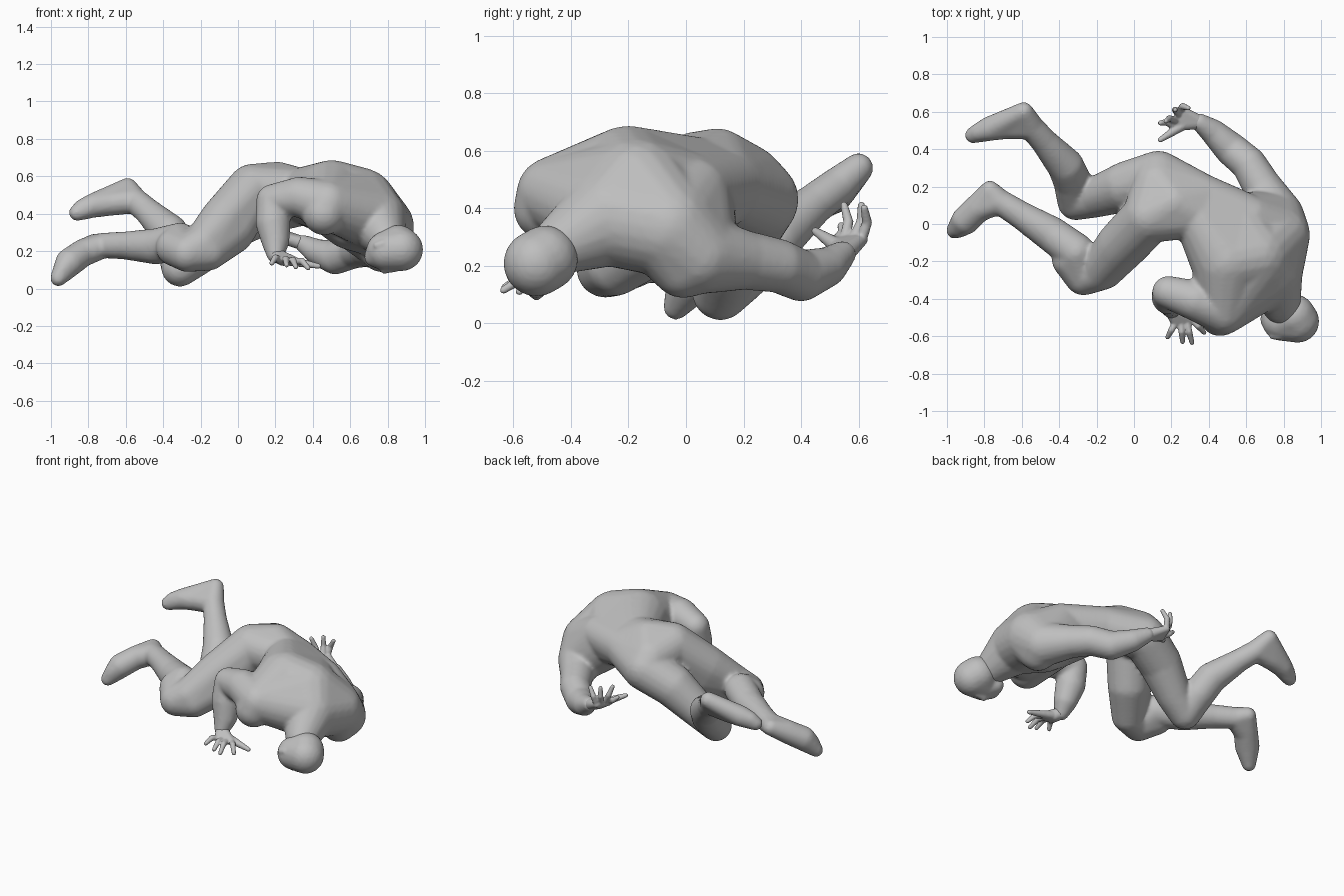
import bpy
import bmesh
from mathutils import Matrix, Vector

if "Cube" in bpy.data.objects:
    bpy.data.objects.remove(bpy.data.objects["Cube"], do_unlink=True)

clay = bpy.data.materials.new("clay grey")
clay.use_nodes = True
clay.diffuse_color = (.52, .52, .52, 1)
clay.node_tree.nodes["Principled BSDF"].inputs["Base Color"].default_value = clay.diffuse_color


def hull(bm, *balls):
    """Skin stretched over a group of balls, each given as x, y, z, radius."""
    part = bmesh.new()
    for x, y, z, radius in balls:
        bmesh.ops.create_icosphere(part, subdivisions=3, radius=radius,
                                   matrix=Matrix.Translation((x, y, z)))
    result = bmesh.ops.convex_hull(part, input=part.verts)
    inside = [v for v in result["geom_interior"] if isinstance(v, bmesh.types.BMVert)]
    bmesh.ops.delete(part, geom=inside, context="VERTS")
    mesh = bpy.data.meshes.new("temporary hull")
    part.to_mesh(mesh)
    part.free()
    bm.from_mesh(mesh)
    bpy.data.meshes.remove(mesh)


def chain(bm, *balls):
    """Tapered limb passing through the balls in order."""
    for first, second in zip(balls, balls[1:]):
        hull(bm, first, second)


def finish(bm, name, voxel, rounds):
    """Fuse the hulls into one softly modelled skin."""
    mesh = bpy.data.meshes.new(name)
    bm.to_mesh(mesh)
    bm.free()
    mesh.materials.append(clay)
    obj = bpy.data.objects.new(name, mesh)
    bpy.context.collection.objects.link(obj)
    fuse = obj.modifiers.new("fuse", "REMESH")
    fuse.mode = "VOXEL"
    fuse.voxel_size = voxel
    fuse.use_smooth_shade = True
    soften = obj.modifiers.new("soften", "SMOOTH")
    soften.factor = .5
    soften.iterations = rounds


# Torso landmarks
right_hip = (.08, .04, .525, .142)
left_hip = (.13, .25, .43, .142)
left_buttock = (.13, .2, .48, .145)
sacrum = (.21, .11, .555, .123)
waist_right = (.33, .05, .52, .125)
waist_left = (.36, .14, .47, .13)
rib_right = (.5, -.2, .49, .197)
rib_left = (.55, 0, .43, .17)
upper_back = (.65, -.17, .45, .197)
shoulder_blade = (.62, .03, .45, .125)
chest = (.6, -.15, .36, .152)
collar_right = (.73, -.26, .37, .172)
collar_left = (.77, -.06, .33, .172)
right_shoulder = (.48, -.46, .45, .13)
right_deltoid = (.46, -.485, .4, .115)
left_shoulder = (.77, .04, .24, .14)
armpit = (.77, -.01, .2, .113)

body = bmesh.new()
hull(body, right_hip, sacrum, waist_right)
hull(body, left_hip, left_buttock, sacrum, waist_left)
hull(body, right_hip, sacrum, left_buttock)
hull(body, sacrum, waist_right, waist_left)
hull(body, waist_right, waist_left, rib_right, rib_left)
hull(body, waist_left, rib_left, shoulder_blade)
hull(body, rib_right, rib_left, upper_back, chest)
hull(body, upper_back, chest, collar_right, collar_left)
hull(body, rib_left, shoulder_blade, collar_left, left_shoulder)
hull(body, collar_left, left_shoulder, armpit)
hull(body, rib_right, right_shoulder, right_deltoid)
hull(body, upper_back, right_shoulder, collar_right)
# Neck root
hull(body, collar_right, (.79, -.44, .27, .1))

# Thighs
right_knee = (-.27, -.28, .19, .102)
left_knee = (-.31, .12, .11, .1)
right_thigh = [(-.07, -.11, .37, .13), (-.04, -.1, .31, .13)]
right_low_thigh = [(-.19, -.25, .235, .107), (-.16, -.245, .2, .105)]
hull(body, right_hip, *right_thigh)
hull(body, *right_thigh, *right_low_thigh)
hull(body, *right_low_thigh, right_knee)
chain(body, left_hip, (-.04, .2, .34, .135), (-.2, .145, .19, .11), left_knee)

# Calves
right_ankle = (-.72, .12, .23, .068)
left_ankle = (-.55, .52, .47, .068)
right_calf = (-.31, -.15, .25, .102)
hull(body, right_knee, right_calf, (-.34, -.19, .22, .1))
chain(body, right_calf, (-.44, -.055, .225, .096), (-.6, .045, .23, .075), right_ankle)
chain(body, left_knee, (-.33, .23, .21, .102), (-.365, .31, .3, .098),
      (-.48, .44, .41, .072), left_ankle)

# Feet
right_instep = (-.83, .085, .19, .074)
right_heel = (-.77, .18, .24, .052)
right_ball = (-.9, .02, .14, .077)
left_instep = (-.68, .52, .455, .066)
left_heel = (-.59, .6, .54, .052)
left_ball = (-.77, .51, .445, .066)
hull(body, right_ankle, right_heel, right_instep)
hull(body, right_heel, right_instep, right_ball)
hull(body, right_ball, (-.96, -.035, .055, .044), (-.93, -.02, .11, .052))
hull(body, left_ankle, left_heel, left_instep)
hull(body, left_heel, left_instep, left_ball)
hull(body, left_ball, (-.86, .475, .405, .044), (-.83, .49, .43, .05))

# Arms
right_elbow = (.185, -.365, .47, .088)
left_elbow = (.615, .32, .2, .094)
right_wrist = (.2, -.46, .18, .046)
left_wrist = (.35, .545, .24, .047)
chain(body, right_shoulder, (.33, -.41, .49, .108), right_elbow,
      (.187, -.39, .355, .094), (.2, -.42, .255, .075), right_wrist)
chain(body, left_shoulder, (.685, .2, .22, .104), left_elbow,
      (.52, .4, .165, .09), (.425, .49, .195, .07), left_wrist)
finish(body, "body", .012, 5)

# Head with jaw, nose and ears
head = bmesh.new()
crown = (.875, -.52, .208, .115)
face = (.79, -.52, .2, .105)
hull(head, crown, face, (.855, -.49, .225, .115))
hull(head, face, (.73, -.51, .17, .055), (.74, -.46, .18, .055))
hull(head, (.84, -.52, .105, .018), (.78, -.52, .1, .022))
for x, y, z in [(.78, -.41, .2), (.74, -.6, .23)]:
    hull(head, (x, y, z, .018), (x + .035, y, z + .01, .022))
finish(head, "head", .01, 4)


def hand(name, wrist, palm, knuckles, tips, thumb, bend):
    """Palm plus four curled fingers and a thumb."""
    bm = bmesh.new()
    hull(bm, (*wrist[:3], .038), (*palm, .034),
         *[(*k, .022) for k in knuckles])
    first, last = Vector(knuckles[0]), Vector(knuckles[-1])
    for i, tip in enumerate(tips):
        root = first.lerp(last, i / 3)
        middle = root.lerp(Vector(tip), .5) + Vector(bend)
        chain(bm, (*root, .019), (*middle, .0175), (*tip, .013))
    middle = Vector(palm).lerp(Vector(thumb), .6)
    chain(bm, (*palm, .03), (*middle, .021), (*thumb, .014))
    finish(bm, name, .006, 2)


hand("right_hand", right_wrist, (.24, -.48, .155),
     [(.22, -.53, .155), (.31, -.51, .145)],
     [(.18, -.605, .135), (.26, -.63, .125), (.31, -.635, .115), (.375, -.58, .11)],
     (.43, -.5, .12), (0, 0, .02))
hand("left_hand", left_wrist, (.28, .54, .26),
     [(.22, .52, .28), (.25, .61, .29)],
     [(.14, .54, .34), (.17, .55, .41), (.22, .61, .41), (.29, .62, .4)],
     (.14, .45, .32), (-.01, .015, .005))
